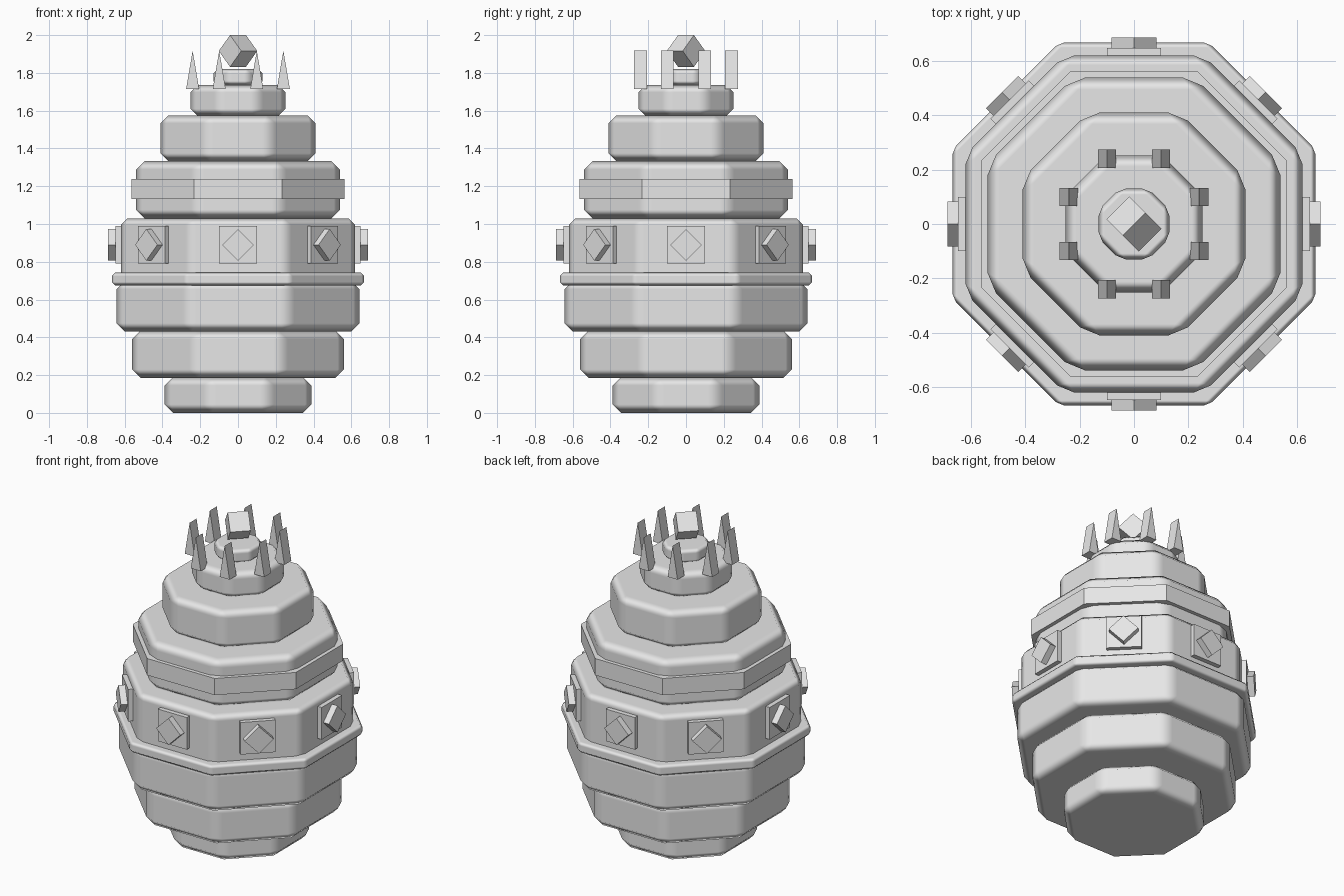
import bpy, bmesh, math
from mathutils import Matrix, Vector

if "Cube" in bpy.data.objects:
    bpy.data.objects.remove(bpy.data.objects["Cube"])

grey = bpy.data.materials.new("plain grey")
grey.diffuse_color = (0.8, 0.8, 0.8, 1)
grey.use_nodes = True
grey.node_tree.nodes["Principled BSDF"].inputs["Base Color"].default_value = grey.diffuse_color


def add_object(name, bm):
    bmesh.ops.recalc_face_normals(bm, faces=bm.faces)
    mesh = bpy.data.meshes.new(name)
    bm.to_mesh(mesh)
    bm.free()
    mesh.materials.append(grey)
    ob = bpy.data.objects.new(name, mesh)
    bpy.context.collection.objects.link(ob)
    return ob


def octagon_tier(name, apothem, z0, z1, bevel):
    """Eight-sided drum with flat sides facing the axes and chamfered edges."""
    bm = bmesh.new()
    r = apothem / math.cos(math.pi / 8)
    place = Matrix.Translation((0, 0, (z0 + z1) / 2)) @ Matrix.Rotation(math.pi / 8, 4, 'Z')
    bmesh.ops.create_cone(bm, cap_ends=True, segments=8, radius1=r, radius2=r,
                          depth=z1 - z0, matrix=place)
    ob = add_object(name, bm)
    if bevel:
        mod = ob.modifiers.new("chamfer", 'BEVEL')
        mod.width = bevel
        mod.segments = 1
        mod.limit_method = 'ANGLE'
        mod.angle_limit = math.radians(30)
        mod.harden_normals = True
        for p in ob.data.polygons:
            p.use_smooth = True
    return ob


def box(name, size, matrix):
    bm = bmesh.new()
    bmesh.ops.create_cube(bm, size=1, matrix=matrix @ Matrix.Diagonal((*size, 1)))
    return add_object(name, bm)


# Stacked body tiers: name, apothem, bottom, top, chamfer
for tier in [
    ("foot_tier", 0.388, 0.0, 0.19, 0.045),
    ("lower_tier", 0.56, 0.185, 0.435, 0.045),
    ("belly_tier", 0.643, 0.43, 0.70, 0.045),
    ("rim_ring", 0.668, 0.675, 0.742, 0.018),
    ("medallion_tier", 0.62, 0.70, 1.03, 0.035),
    ("shoulder_tier", 0.54, 1.03, 1.333, 0.045),
    ("shoulder_band", 0.563, 1.133, 1.237, 0),
    ("upper_tier", 0.41, 1.333, 1.575, 0.042),
    ("crown_tier", 0.252, 1.57, 1.737, 0.04),
    ("top_knob", 0.13, 1.735, 1.82, 0.022),
]:
    octagon_tier(*tier)

# Square plate and diamond stud on each side
for i in range(8):
    spin = Matrix.Rotation(i * math.pi / 4, 4, 'Z')
    box(f"medallion_plate_{i}", (0.06, 0.2, 0.2),
        spin @ Matrix.Translation((0.618, 0, 0.89)))
    box(f"medallion_stud_{i}", (0.07, 0.118, 0.118),
        spin @ Matrix.Translation((0.652, 0, 0.89)) @ Matrix.Rotation(math.pi / 4, 4, 'X'))

# Ring of crown wedges, all with their ridge along y
for i in range(8):
    a = math.pi / 8 + i * math.pi / 4
    bm = bmesh.new()
    cx, cy, h = 0.26 * math.cos(a), 0.26 * math.sin(a), 0.034
    tri = [bm.verts.new((cx + dx, cy - h, z))
           for dx, z in ((-h, 1.716), (h, 1.716), (0, 1.918))]
    front = bm.faces.new(tri)
    ext = bmesh.ops.extrude_face_region(bm, geom=[front], use_keep_orig=True)
    bmesh.ops.translate(bm, vec=Vector((0, 2 * h, 0)),
                        verts=[v for v in ext["geom"] if isinstance(v, bmesh.types.BMVert)])
    add_object(f"crown_wedge_{i}", bm)

# Tilted cube floating above the knob
box("top_gem", (0.119, 0.119, 0.119),
    Matrix.Translation((0, 0, 1.916)) @ Matrix.Rotation(math.radians(45), 4, 'Z')
    @ Matrix.Rotation(math.pi / 4, 4, 'X'))
